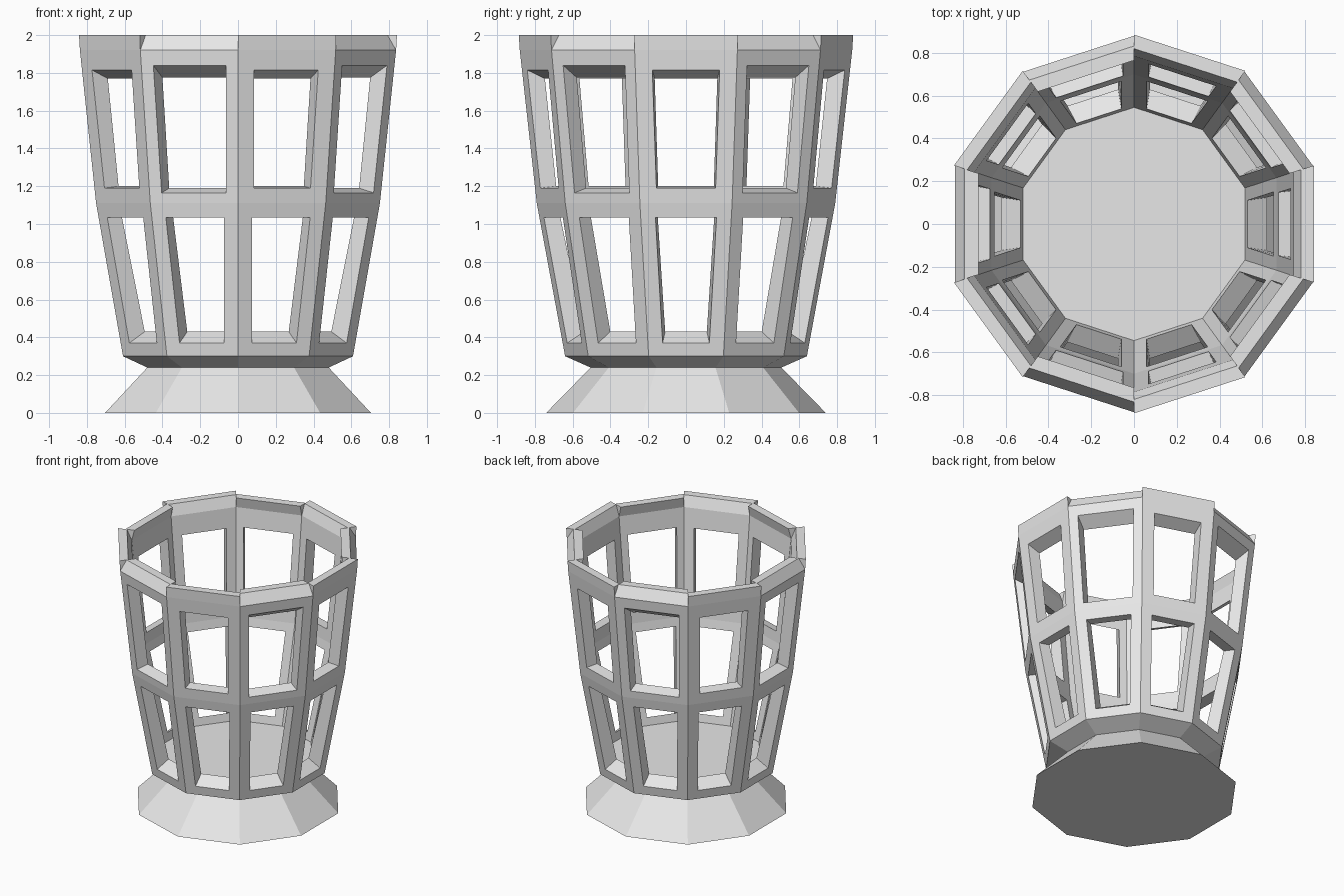
import bpy, bmesh, math
from mathutils import Vector

cube = bpy.data.objects.get("Cube")
if cube:
    bpy.data.objects.remove(cube, do_unlink=True)

SIDES = 10
grey = bpy.data.materials.new("light_grey")
grey.use_nodes = True
COLOUR = (0.8, 0.8, 0.8, 1)
grey.diffuse_color = COLOUR
grey.node_tree.nodes["Principled BSDF"].inputs["Base Color"].default_value = COLOUR


def corner(k, r, z):
    a = math.radians(-90 + 36 * k)
    return Vector((r * math.cos(a), r * math.sin(a), z))


def face(bm, points):
    bm.faces.new([bm.verts.new(p) for p in points])


def finish(bm, name):
    bmesh.ops.remove_doubles(bm, verts=bm.verts, dist=0.0005)
    bmesh.ops.recalc_face_normals(bm, faces=bm.faces)
    mesh = bpy.data.meshes.new(name)
    bm.to_mesh(mesh)
    bm.free()
    mesh.materials.append(grey)
    obj = bpy.data.objects.new(name, mesh)
    bpy.context.collection.objects.link(obj)
    return obj


def loft(bm, k, profile):
    """One side of a ten-sided lathe through (radius, height) points."""
    for (r0, z0), (r1, z1) in zip(profile, profile[1:]):
        face(bm, [corner(k, r0, z0), corner(k + 1, r0, z0),
                  corner(k + 1, r1, z1), corner(k, r1, z1)])


def cap(bm, r, z):
    face(bm, [corner(k, r, z) for k in range(SIDES)])


# Wall profiles: bottom, middle band, top
OUTER = [(0.64, 0.30), (0.79, 1.11), (0.88, 1.92)]
INNER = [(0.545, 0.37), (0.70, 1.11), (0.785, 1.92)]


def quad(k, low, high, bottom, top, margin):
    """Corners of a rectangle inset into one wall cell."""
    points = []
    for z, flip in ((bottom, False), (bottom, True), (top, True), (top, False)):
        t = (z - low[1]) / (high[1] - low[1])
        r = low[0] + t * (high[0] - low[0])
        a, b = corner(k, r, z), corner(k + 1, r, z)
        if flip:
            a, b = b, a
        points.append(a + (b - a).normalized() * margin)
    return points


def bridge(bm, ring_a, ring_b):
    for i in range(4):
        j = (i + 1) % 4
        face(bm, [ring_a[i], ring_a[j], ring_b[j], ring_b[i]])


def window_cell(bm, k, level, out_hole, in_hole):
    out_low, out_high = OUTER[level:level + 2]
    in_low, in_high = INNER[level:level + 2]
    hole_out = quad(k, out_low, out_high, *out_hole)
    hole_in = quad(k, in_low, in_high, *in_hole)
    bridge(bm, quad(k, out_low, out_high, out_low[1], out_high[1], 0), hole_out)
    bridge(bm, hole_out, hole_in)
    bridge(bm, hole_in, quad(k, in_low, in_high, in_low[1], in_high[1], 0))


# Flared foot
bm = bmesh.new()
for k in range(SIDES):
    loft(bm, k, [(0.74, 0), (0.505, 0.24)])
cap(bm, 0.74, 0)
cap(bm, 0.505, 0.24)
finish(bm, "flared_foot")

# Basket with floor and two rows of windows; upper windows alternate in size
bm = bmesh.new()
cap(bm, 0.505, 0.24)
cap(bm, *INNER[0])
for k in range(SIDES):
    loft(bm, k, [(0.505, 0.24), OUTER[0]])
    loft(bm, k, [OUTER[2], INNER[2]])
    window_cell(bm, k, 0, (0.37, 1.035, 0.078), (0.43, 1.045, 0.062))
    if k % 2:
        window_cell(bm, k, 1, (1.165, 1.84, 0.067), (1.19, 1.775, 0.055))
    else:
        window_cell(bm, k, 1, (1.19, 1.815, 0.09), (1.20, 1.77, 0.072))
finish(bm, "window_basket")

# Rim blocks, alternately upright and leaning inward
bm = bmesh.new()
for k in range(SIDES):
    top = [(0.832, 2), (0.765, 2)] if k % 2 else [(0.885, 2), (0.82, 2)]
    profile = [OUTER[2]] + top + [INNER[2], OUTER[2]]
    part = bmesh.new()
    loft(part, k, profile)
    for end in (k, k + 1):
        face(part, [corner(end, r, z) for r, z in profile[:-1]])
    finish(part, "rim_block_%d" % (k + 1))
bm.free()
